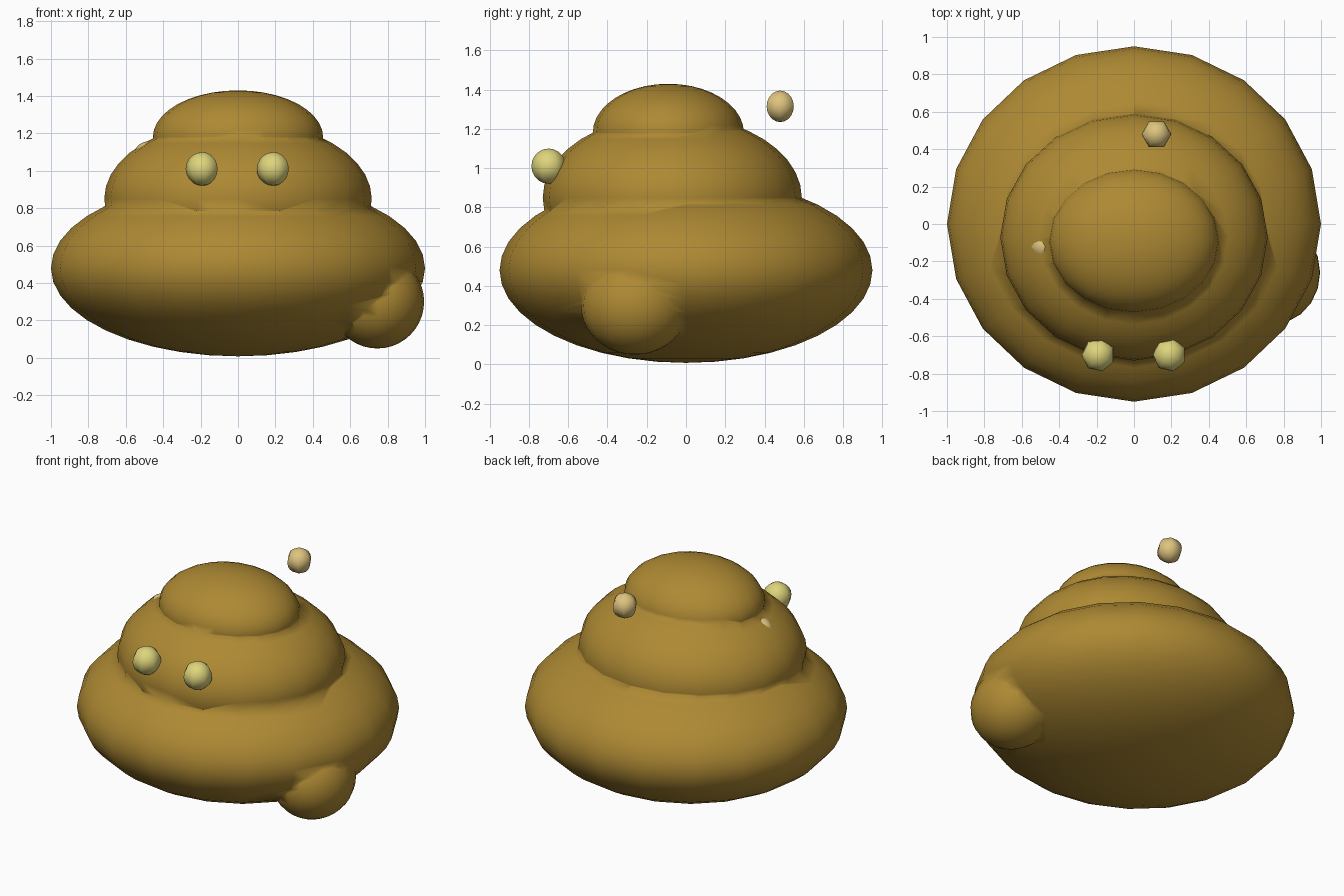
import bpy
import math

cube = bpy.data.objects.get("Cube")
if cube:
    bpy.data.objects.remove(cube, do_unlink=True)


def material(name, rgb):
    mat = bpy.data.materials.new(name)
    mat.use_nodes = True
    mat.diffuse_color = (*rgb, 1)
    bsdf = next(n for n in mat.node_tree.nodes if n.type == 'BSDF_PRINCIPLED')
    bsdf.inputs["Base Color"].default_value = (*rgb, 1)
    return mat


def ellipsoid(name, centre, radii, mat, segments=20, rings=20, turn=0):
    bpy.ops.mesh.primitive_uv_sphere_add(segments=segments, ring_count=rings,
                                         radius=1, location=centre)
    obj = bpy.context.object
    obj.name = name
    obj.scale = radii
    obj.rotation_euler.z = turn
    bpy.ops.object.transform_apply(location=False, rotation=True, scale=True)
    bpy.ops.object.shade_smooth()
    obj.data.materials.append(mat)
    return obj


brown = material("golden brown", (0.42, 0.25, 0.033))
yellow = material("pale yellow", (0.73, 0.66, 0.20))
tan = material("pale tan", (0.73, 0.55, 0.21))

# Stacked body, fused into one skin so the shading blends across the seams
body = ellipsoid("body", (0, 0, 0.48), (1, 0.95, 0.472), brown)
lumps = [
    ellipsoid("middle_tier", (0, -0.07, 0.85), (0.715, 0.66, 0.42), brown),
    ellipsoid("top_tier", (0, -0.09, 1.18), (0.455, 0.385, 0.25), brown),
    ellipsoid("side_lump", (0.745, -0.26, 0.30), (0.25, 0.275, 0.25), brown),
]
for lump in lumps:
    mod = body.modifiers.new("fuse", 'BOOLEAN')
    mod.operation = 'UNION'
    mod.solver = 'EXACT'
    mod.object = lump
    bpy.ops.object.select_all(action='DESELECT')
    bpy.context.view_layer.objects.active = body
    body.select_set(True)
    bpy.ops.object.modifier_apply(modifier=mod.name)
    bpy.data.objects.remove(lump, do_unlink=True)
bpy.ops.object.shade_smooth()

# Eyes, with one corner pointing back
for side, x in (("left", 0.19), ("right", -0.19)):
    ellipsoid(side + "_eye", (x, -0.70, 1.01), (0.09,) * 3, yellow,
              7, 10, math.pi / 2)

# Small beads: one floating behind, one sunk into the middle tier
ellipsoid("floating_bead", (0.12, 0.48, 1.315), (0.08,) * 3, tan,
          6, 10, math.pi / 2)
ellipsoid("sunken_bead", (-0.478, -0.12, 1.078), (0.08,) * 3, tan,
          6, 10, math.pi / 2)
